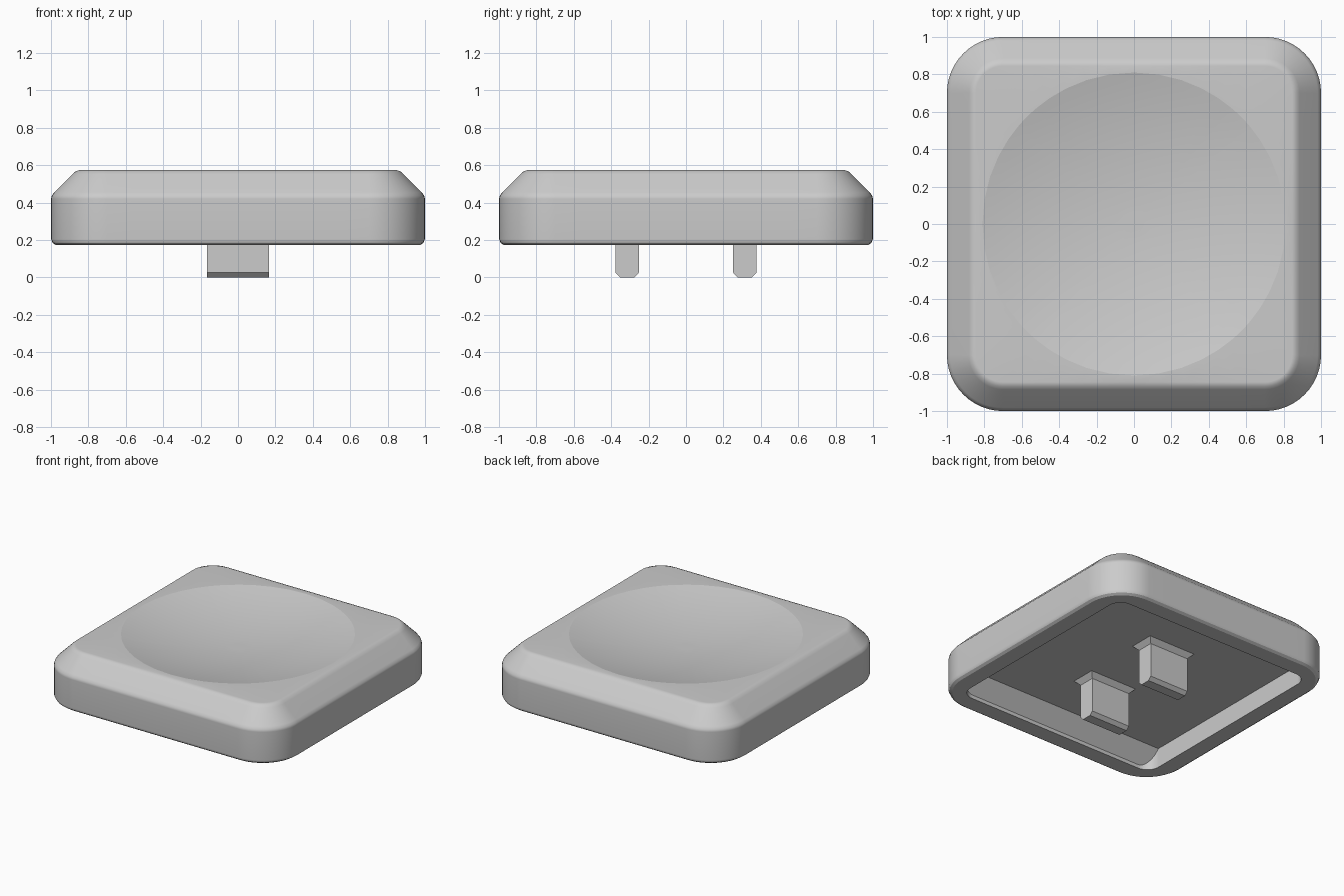
import bpy, bmesh, math

cube = bpy.data.objects.get("Cube")
if cube:
    bpy.data.objects.remove(cube, do_unlink=True)

grey = bpy.data.materials.new("mid grey plastic")
grey.use_nodes = True
colour = (0.6, 0.6, 0.6, 1)
grey.diffuse_color = colour
grey.node_tree.nodes["Principled BSDF"].inputs["Base Color"].default_value = colour

CORNER, SIDE = 12, 10      # segments per corner and per straight side
TOP, DISH_R, DISH_D = 0.575, 0.81, 0.1
RIM, LIP, CEILING = 0.172, 0.2, 0.32
INNER, SLOPE_END = 0.85, 0.75


def rounded_square(half, radius, z):
    """Points of a rounded square, the same count for every size."""
    arc = []
    for q in range(4):
        mid = math.radians(45 + 90 * q)
        cx = math.copysign(half - radius, math.cos(mid))
        cy = math.copysign(half - radius, math.sin(mid))
        for i in range(CORNER + 1):
            a = math.radians(90 * (q + i / CORNER))
            arc.append((cx + radius * math.cos(a), cy + radius * math.sin(a)))
    pts = []
    for k, p in enumerate(arc):
        pts.append((p[0], p[1], z))
        if k % (CORNER + 1) == CORNER:
            n = arc[(k + 1) % len(arc)]
            for j in range(1, SIDE):
                t = j / SIDE
                pts.append((p[0] + (n[0] - p[0]) * t, p[1] + (n[1] - p[1]) * t, z))
    return pts


def loft(name, rings, crease=None):
    """Skin a list of point rings and close both ends."""
    bm = bmesh.new()
    loops = [[bm.verts.new(p) for p in ring] for ring in rings]
    for a, b in zip(loops, loops[1:]):
        for i in range(len(a)):
            j = (i + 1) % len(a)
            bm.faces.new((a[i], a[j], b[j], b[i]))
    bm.faces.new(loops[0][::-1])
    bm.faces.new(loops[-1])
    if crease is not None:
        edge_ring = set(loops[crease])
        for e in bm.edges:
            if e.verts[0] in edge_ring and e.verts[1] in edge_ring:
                e.smooth = False
    bmesh.ops.remove_doubles(bm, verts=bm.verts, dist=0.0001)
    bmesh.ops.recalc_face_normals(bm, faces=bm.faces)
    mesh = bpy.data.meshes.new(name)
    bm.to_mesh(mesh)
    bm.free()
    mesh.materials.append(grey)
    obj = bpy.data.objects.new(name, mesh)
    bpy.context.collection.objects.link(obj)
    return obj


# Hollow underside: ceiling, front and back slopes, then the wall down to the rim
inner_rim = rounded_square(INNER, 0.1, RIM)
ceiling, wall_top = [], []
for x, y, z in inner_rim:
    t = min(1, (INNER - abs(y)) / (INNER - SLOPE_END))
    ceiling.append((x, max(-SLOPE_END, min(SLOPE_END, y)), CEILING))
    wall_top.append((x, y, LIP + (CEILING - LIP) * t))
rings = [ceiling, wall_top, inner_rim]

# Outer shell: rim, lower bevel, wall, sloped shoulder, top edge
outline = [(0.972, RIM), (0.99, 0.184), (1.0, 0.205), (1.0, 0.42), (0.995, 0.438),
           (0.982, 0.455), (0.885, 0.552), (0.868, 0.567), (0.845, TOP)]
rings += [rounded_square(h, h - 0.7, z) for h, z in outline]

# Shallow round dish in the top
angles = [math.atan2(y, x) for x, y, z in rings[-1]]
dish_edge = len(rings)
STEPS = 16
for s in range(STEPS):
    f = 1 - s / STEPS
    z = TOP - DISH_D * (1 - f * f)
    rings.append([(DISH_R * f * math.cos(a), DISH_R * f * math.sin(a), z) for a in angles])

cap = loft("key_cap", rings, crease=dish_edge)
bpy.ops.object.select_all(action='DESELECT')
cap.select_set(True)
bpy.context.view_layer.objects.active = cap
bpy.ops.object.shade_smooth_by_angle(angle=math.radians(30))
weighted = cap.modifiers.new("flat_face_shading", 'WEIGHTED_NORMAL')
weighted.keep_sharp = True

# Two mounting prongs with chamfered tips and flared roots
prong = [(0.165, 0.038, 0), (0.165, 0.0625, 0.025), (0.165, 0.0625, CEILING - 0.035),
         (0.2, 0.0975, CEILING + 0.002)]
for name, y in (("front_prong", -0.315), ("back_prong", 0.315)):
    loft(name, [[(sx * hx, y + sy * hy, z) for sx, sy in ((-1, -1), (1, -1), (1, 1), (-1, 1))]
                for hx, hy, z in prong])
